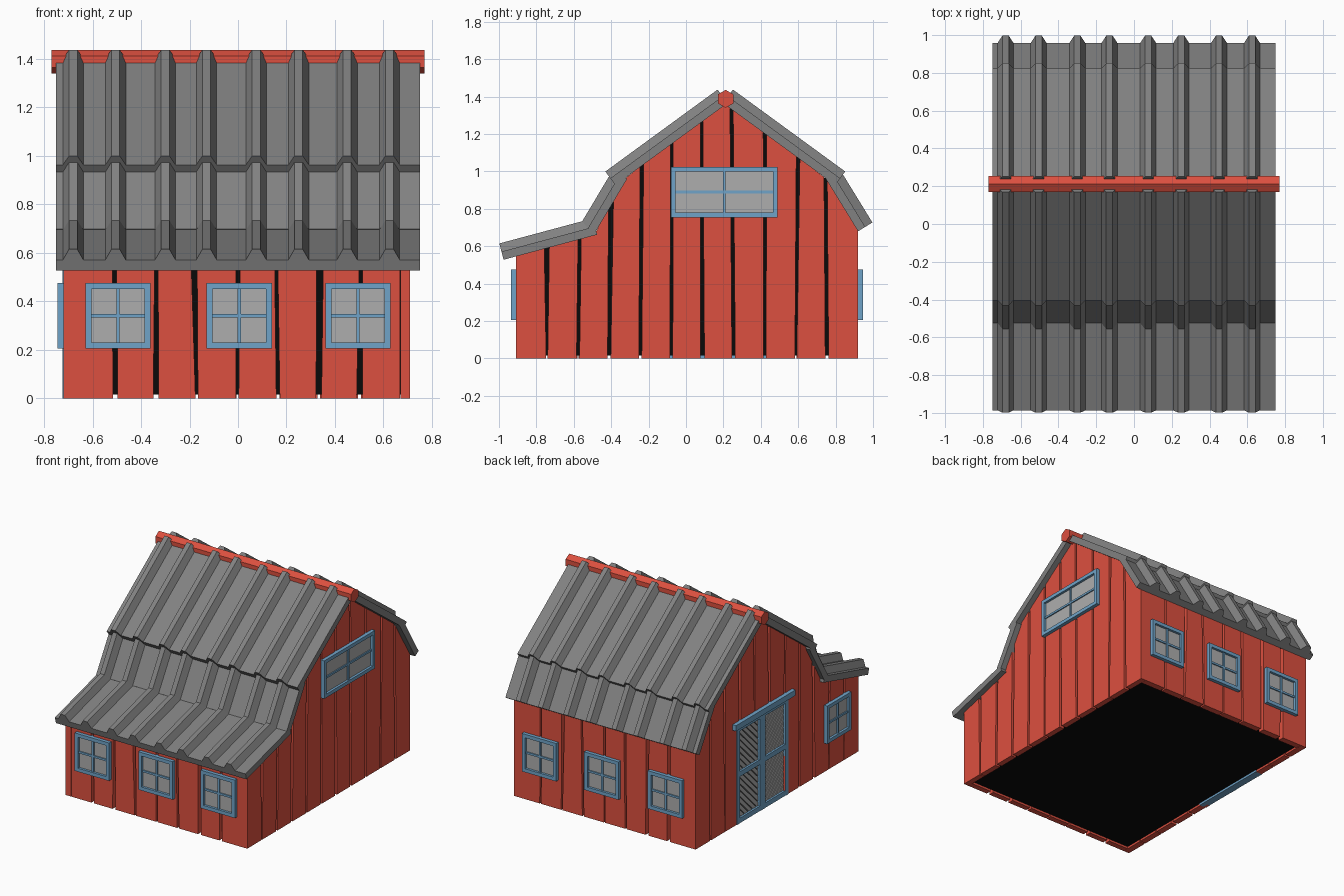
import bpy, bmesh, math, random

if "Cube" in bpy.data.objects:
    bpy.data.objects.remove(bpy.data.objects["Cube"])

random.seed(4)


def mat(name, rgb):
    m = bpy.data.materials.new(name)
    m.diffuse_color = (*rgb, 1)
    m.use_nodes = True
    m.node_tree.nodes["Principled BSDF"].inputs["Base Color"].default_value = m.diffuse_color
    return m


RED = mat("red_paint", (0.72, 0.08, 0.05))
BLUE = mat("blue_paint", (0.16, 0.37, 0.58))
BLACK = mat("dark_inside", (0.003, 0.003, 0.003))
PANE = mat("pane", (0.42, 0.42, 0.42))
ROOF = mat("roof_sheet", (0.22, 0.22, 0.22))


def finish(name, bm, material):
    bmesh.ops.recalc_face_normals(bm, faces=bm.faces)
    me = bpy.data.meshes.new(name)
    bm.to_mesh(me)
    bm.free()
    ob = bpy.data.objects.new(name, me)
    bpy.context.collection.objects.link(ob)
    me.materials.append(material)
    return ob


def add_prism(bm, place, outline, d0, d1):
    """Extrude a 2D outline from d0 to d1; place maps (u, v, d) to xyz."""
    a = [bm.verts.new(place(u, v, d0)) for u, v in outline]
    b = [bm.verts.new(place(u, v, d1)) for u, v in outline]
    bm.faces.new(a)
    bm.faces.new(b[::-1])
    n = len(a)
    for i in range(n):
        j = (i + 1) % n
        bm.faces.new((a[i], a[j], b[j], b[i]))


def along_x(u, v, d):
    return (d, u, v)


def along_y(u, v, d):
    return (u, d, v)


def prisms(name, place, parts, material):
    bm = bmesh.new()
    for outline, d0, d1 in parts:
        add_prism(bm, place, outline, d0, d1)
    return finish(name, bm, material)


def rect(u0, u1, v0, v1):
    return [(u0, v0), (u1, v0), (u1, v1), (u0, v1)]


# Gable outline under the roof
GABLE = [(-0.91, 0.56), (-0.48, 0.68), (-0.33, 0.96), (0.21, 1.37), (0.75, 0.96), (0.92, 0.69)]


def height(y):
    for (y0, z0), (y1, z1) in zip(GABLE, GABLE[1:]):
        if y <= y1:
            return z0 + (z1 - z0) * (y - y0) / (y1 - y0)
    return GABLE[-1][1]


# Dark core seen through the plank gaps
core = [(-0.87, 0.015), (-0.87, height(-0.87))] + GABLE[1:5] + [(0.875, height(0.875)), (0.875, 0.015)]
prisms("dark_core", along_x, [(core, -0.675, 0.67)], BLACK)


# Uneven wall planks: gaps widen and lean towards the top or bottom
def plank_edges(start, end, count):
    step = (end - start) / count
    edges = []
    for i in range(count + 1):
        c = start + i * step
        if i in (0, count):
            edges.append((c, c, c, c))
        else:
            lean = random.uniform(-0.012, 0.012)
            g0, g1 = random.uniform(0.003, 0.012), random.uniform(0.006, 0.014)
            edges.append((c - g0, c + g0, c + lean - g1, c + lean + g1))
    return edges


DOOR_TOP = 0.69
for side, d0, d1 in (("left", -0.72, -0.675), ("right", 0.67, 0.71)):
    e = plank_edges(-0.91, 0.92, 11)
    parts = []
    for i in range(11):
        z0 = DOOR_TOP if side == "left" and i in (5, 6, 7) else 0
        b0, b1 = e[i][3], e[i + 1][2]
        top = [(b0, height(b0))] + [p for p in GABLE if b0 < p[0] < b1] + [(b1, height(b1))]
        parts.append(([(e[i + 1][0], z0), (e[i][1], z0)] + top, d0, d1))
    prisms(side + "_gable_planks", along_x, parts, RED)

for side, d0, d1, top in (("front", -0.91, -0.87, 0.565), ("back", 0.875, 0.92, 0.70)):
    e = plank_edges(-0.674, 0.669, 8)
    parts = [([(e[i][1], 0), (e[i + 1][0], 0), (e[i + 1][2], top), (e[i][3], top)], d0, d1)
             for i in range(8)]
    prisms(side + "_wall_planks", along_y, parts, RED)


# Windows: frame, glazing bars and pane
def window(name, place, cu, cv, w, h, wall, out):
    u0, u1, v0, v1 = cu - w / 2, cu + w / 2, cv - h / 2, cv + h / 2
    f, b = 0.025, 0.007
    inn, front, bar = wall - 0.01 * out, wall + 0.025 * out, wall + 0.017 * out
    prisms(name + "_frame", place, [
        (rect(u0, u1, v0, v0 + f), inn, front), (rect(u0, u1, v1 - f, v1), inn, front),
        (rect(u0, u0 + f, v0 + f, v1 - f), inn, front), (rect(u1 - f, u1, v0 + f, v1 - f), inn, front),
        (rect(cu - b, cu + b, v0 + f, v1 - f), inn, bar),
        (rect(u0 + f, u1 - f, cv - b, cv + b), inn, bar - 0.001 * out)], BLUE)
    prisms(name + "_pane", place, [(rect(u0 + f, u1 - f, v0 + f, v1 - f), inn, wall + 0.008 * out)], PANE)


for i, x in enumerate((-0.495, 0.005, 0.495)):
    window(f"front_window_{i}", along_y, x, 0.34, 0.27, 0.27, -0.91, -1)
    window(f"back_window_{i}", along_y, x, 0.34, 0.27, 0.27, 0.92, 1)
window("left_window", along_x, -0.66, 0.34, 0.27, 0.27, -0.72, -1)
window("gable_window", along_x, 0.205, 0.89, 0.57, 0.27, 0.71, 1)


# Double door in the left gable, with diagonal boards
def clip(poly, a, b, c):
    """Keep the part of a polygon where a*u + b*v >= c."""
    out = []
    for p, q in zip(poly, poly[1:] + poly[:1]):
        sp, sq = a * p[0] + b * p[1] - c, a * q[0] + b * q[1] - c
        if sp >= 0:
            out.append(p)
        if sp * sq < 0:
            t = sp / (sp - sq)
            out.append((p[0] + t * (q[0] - p[0]), p[1] + t * (q[1] - p[1])))
    return out


y0, y1, ym, f = -0.12, 0.46, 0.17, 0.035
prisms("door_frame", along_x, [
    (rect(y0, y0 + f, 0, DOOR_TOP), -0.724, -0.67), (rect(y1 - f, y1, 0, DOOR_TOP), -0.724, -0.67),
    (rect(ym - 0.03, ym + 0.03, 0, DOOR_TOP), -0.724, -0.67)] +
    [(rect(a, b, z, z + f), -0.722, -0.67) for z in (0, 0.33, DOOR_TOP - f)
     for a, b in ((y0 + f, ym - 0.03), (ym + 0.03, y1 - f))], BLUE)
boards = []
for a, b, s in ((y0 + f, ym - 0.03, -1), (ym + 0.03, y1 - f, 1)):
    for v0, v1, t in ((f, 0.33, s), (0.33 + f, DOOR_TOP - f, s)):
        for k in range(-14, 28):
            c = k * 0.045
            p = clip(rect(a, b, v0, v1), -t, 1, c)
            p = clip(p, t, -1, -(c + 0.037)) if p else p
            if len(p) > 2:
                boards.append((p, -0.708, -0.67))
prisms("door_boards", along_x, boards, PANE)
prisms("door_header", along_x, [(rect(y0 - 0.045, y1 + 0.045, DOOR_TOP, DOOR_TOP + 0.04), -0.748, -0.70)], BLUE)

# Ribbed roof sheets, swept along straight lines in the side view
RIBS = (-0.68, -0.505, -0.3, -0.13, 0.075, 0.25, 0.45, 0.625)
SECTION = [(-0.75, 0), (-0.75, 0.045)]
for r in RIBS:
    SECTION += [(r - 0.042, 0.045), (r - 0.017, 0.09), (r + 0.017, 0.09), (r + 0.042, 0.045)]
SECTION += [(0.75, 0.045), (0.75, 0)]


def sheet(name, start, end, mirrored=False):
    dy, dz = end[0] - start[0], end[1] - start[1]
    n = math.hypot(dy, dz)

    def place(u, v, d):
        y, z = start[0] + dy * d - dz / n * v, start[1] + dz * d + dy / n * v
        return (u, 0.42 - y if mirrored else y, z)
    prisms(name, place, [(SECTION, 0, 1)], ROOF)


sheet("porch_roof", (-0.975, 0.528), (-0.475, 0.662))
sheet("front_steep_roof", (-0.485, 0.675), (-0.315, 0.96))
sheet("front_upper_roof", (-0.378, 0.927), (0.222, 1.365))
sheet("back_upper_roof", (-0.378, 0.927), (0.222, 1.365), True)
sheet("back_steep_roof", (-0.50, 0.68), (-0.325, 0.965), True)

# Ridge beam
hexagon = [(0.212 + 0.048 * math.sin(i * math.pi / 3), 1.388 + 0.048 * math.cos(i * math.pi / 3)) for i in range(6)]
prisms("ridge_beam", along_x, [(hexagon, -0.77, 0.77)], RED)
